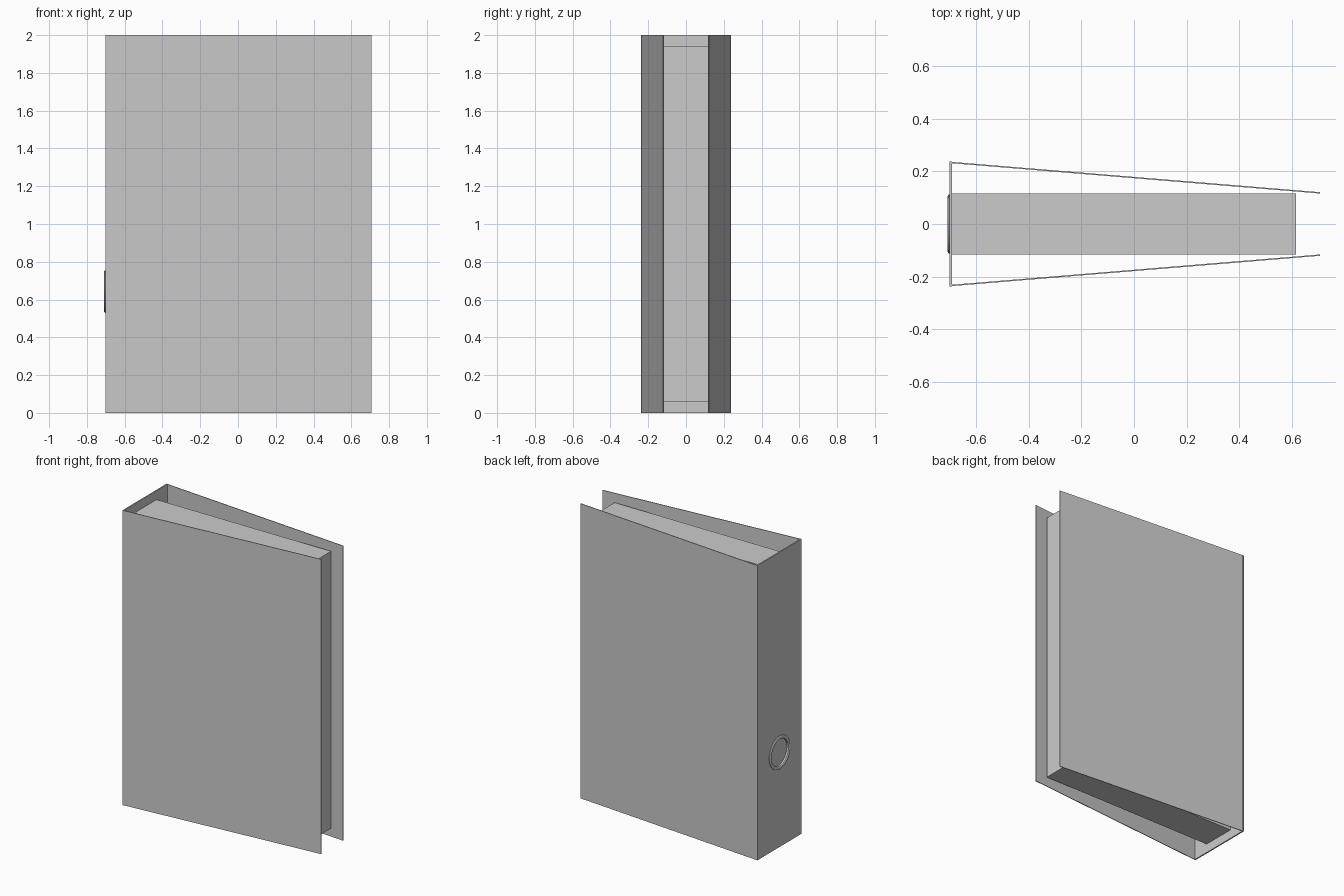
import bpy, bmesh, math
from mathutils import Matrix, Vector

if "Cube" in bpy.data.objects:
    bpy.data.objects.remove(bpy.data.objects["Cube"])


def prism(name, outline, z0, z1):
    """Extrude an xy outline from z0 up to z1."""
    bm = bmesh.new()
    face = bm.faces.new([bm.verts.new((x, y, z0)) for x, y in outline])
    top = bmesh.ops.extrude_face_region(bm, geom=[face])["geom"]
    verts = [v for v in top if isinstance(v, bmesh.types.BMVert)]
    bmesh.ops.translate(bm, verts=verts, vec=(0, 0, z1 - z0))
    bmesh.ops.recalc_face_normals(bm, faces=bm.faces)
    return finish(name, bm)


def finish(name, bm):
    mesh = bpy.data.meshes.new(name)
    bm.to_mesh(mesh)
    bm.free()
    obj = bpy.data.objects.new(name, mesh)
    bpy.context.collection.objects.link(obj)
    return obj


HEIGHT = 2.0
BACK, INNER, EDGE = -0.702, -0.693, 0.708    # spine outside, spine inside, cover edge
HALF_SPINE, HALF_EDGE, BOARD = 0.237, 0.121, 0.005
RING_Z = 0.642

# Spine board
spine = prism("spine", [(BACK, -HALF_SPINE), (INNER, -HALF_SPINE),
                        (INNER, HALF_SPINE), (BACK, HALF_SPINE)], 0, HEIGHT)

# Two covers leaning in towards the open edge
for name, s in (("front_cover", -1), ("back_cover", 1)):
    prism(name, [(BACK, s * HALF_SPINE), (EDGE, s * HALF_EDGE),
                 (EDGE, s * (HALF_EDGE - BOARD)), (BACK, s * (HALF_SPINE - BOARD))], 0, HEIGHT)

# Block of paper
prism("paper_block", [(INNER, -0.117), (0.617, -0.117), (0.617, 0.117), (INNER, 0.117)], 0.06, 1.94)

# Finger hole through the spine
bpy.ops.mesh.primitive_cylinder_add(vertices=48, radius=0.1, depth=0.1,
                                    location=(BACK, 0, RING_Z), rotation=(0, math.pi / 2, 0))
cutter = bpy.context.object
cutter.name = "finger_hole_cutter"
cutter.hide_render = True
cutter.hide_set(True)
cut = spine.modifiers.new("finger_hole", "BOOLEAN")
cut.operation = "DIFFERENCE"
cut.object = cutter
cut.solver = "EXACT"

# Rounded metal rim around the finger hole, lathed about x
profile = [(INNER, 0.091), (-0.705, 0.091), (-0.708, 0.094), (-0.7095, 0.099),
           (-0.7095, 0.104), (-0.708, 0.109), (-0.705, 0.112), (BACK, 0.112), (INNER, 0.1)]
bm = bmesh.new()
SIDES = 48
rings = []
for i in range(SIDES):
    turn = Matrix.Rotation(2 * math.pi * i / SIDES, 3, "X")
    rings.append([bm.verts.new(turn @ Vector((x, 0, r)) + Vector((0, 0, RING_Z))) for x, r in profile])
for i in range(SIDES):
    a, b = rings[i], rings[(i + 1) % SIDES]
    for j in range(len(profile)):
        k = (j + 1) % len(profile)
        bm.faces.new((a[j], b[j], b[k], a[k]))
bmesh.ops.recalc_face_normals(bm, faces=bm.faces)
rim = finish("finger_ring", bm)
bpy.ops.object.select_all(action="DESELECT")
rim.select_set(True)
bpy.context.view_layer.objects.active = rim
bpy.ops.object.shade_smooth_by_angle(angle=math.radians(40))
